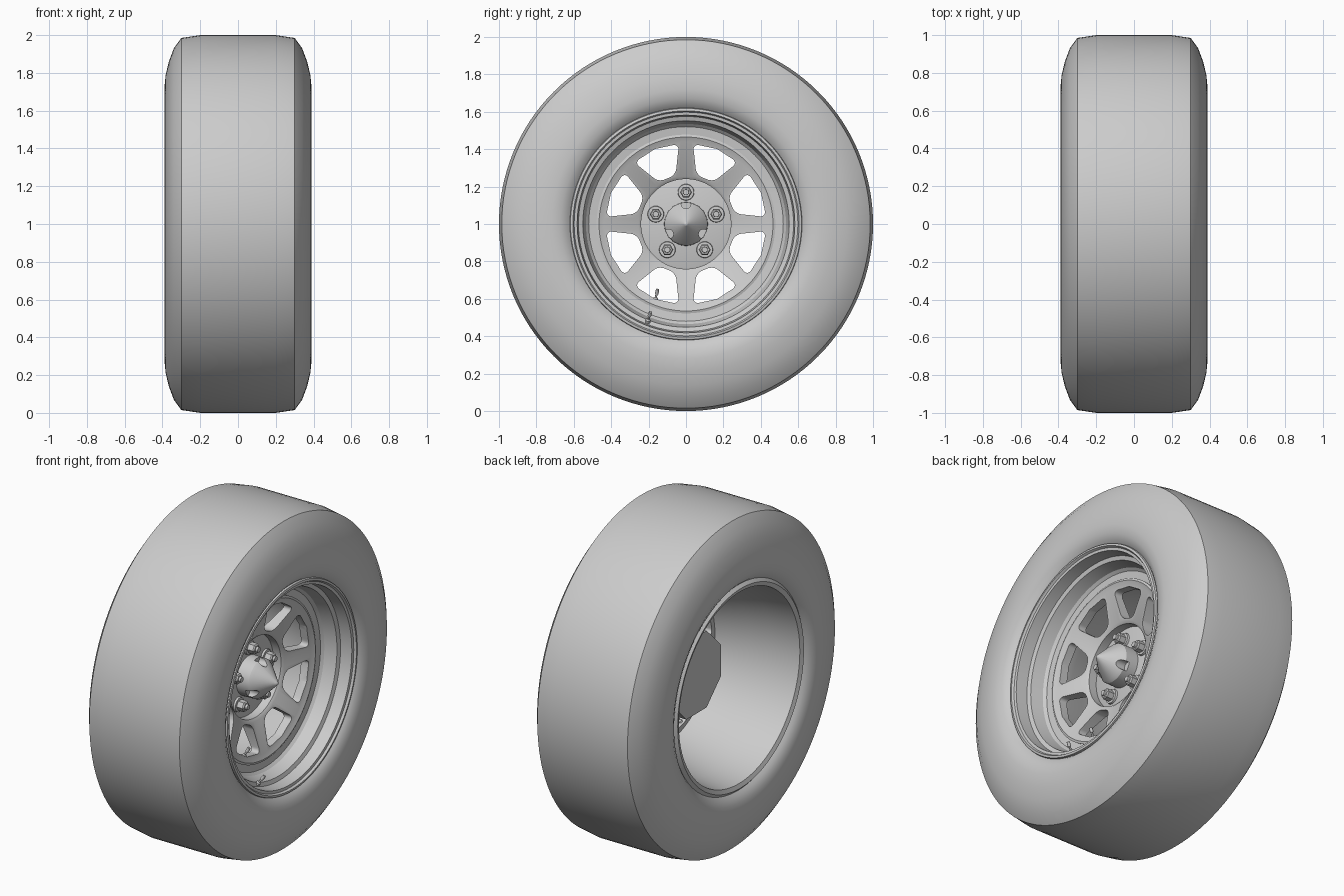
import bpy, bmesh
from math import sin, cos, pi, radians
from mathutils import Vector

if "Cube" in bpy.data.objects:
    bpy.data.objects.remove(bpy.data.objects["Cube"])

AXLE = 1.0  # wheel centre height; axle runs along x


def polar(x, r, a):
    return Vector((x, r * cos(a), AXLE + r * sin(a)))


def finish(bm, name, angle=30):
    bmesh.ops.recalc_face_normals(bm, faces=bm.faces[:])
    me = bpy.data.meshes.new(name)
    bm.to_mesh(me)
    bm.free()
    ob = bpy.data.objects.new(name, me)
    bpy.context.collection.objects.link(ob)
    smooth(ob, angle)
    return ob


def smooth(ob, angle=30):
    bpy.ops.object.select_all(action='DESELECT')
    ob.select_set(True)
    bpy.context.view_layer.objects.active = ob
    bpy.ops.object.shade_smooth_by_angle(angle=radians(angle))


def lathe(bm, profile, n, r0=0.0, a0=0.0, closed=False, phase=0.0):
    """Revolve (x, radius) points round an x-parallel axis at polar offset (r0, a0)."""
    c = Vector((0, r0 * cos(a0), r0 * sin(a0)))
    rings = []
    for x, r in profile:
        if r < 1e-6:
            rings.append([bm.verts.new(polar(x, 0, 0) + c)] * n)
        else:
            rings.append([bm.verts.new(polar(x, r, 2 * pi * i / n + phase) + c) for i in range(n)])
    pairs = list(zip(rings, rings[1:]))
    if closed:
        pairs.append((rings[-1], rings[0]))
    for a, b in pairs:
        for i in range(n):
            j = (i + 1) % n
            vs = list(dict.fromkeys((a[i], a[j], b[j], b[i])))
            if len(vs) > 2:
                bm.faces.new(vs)


def turned(name, profile, n=96, angle=30, **kw):
    bm = bmesh.new()
    lathe(bm, profile, n, **kw)
    return finish(bm, name, angle)


def cut(ob, cutter):
    mod = ob.modifiers.new("cut", 'BOOLEAN')
    mod.operation, mod.solver, mod.object = 'DIFFERENCE', 'EXACT', cutter
    bpy.context.view_layer.objects.active = ob
    bpy.ops.object.modifier_apply(modifier=mod.name)
    bpy.data.objects.remove(cutter)
    smooth(ob)


# Tyre: half profile from tread to bead, mirrored across x
half = [(0.20, 1.0), (0.30, 0.985), (0.34, 0.93), (0.366, 0.86), (0.383, 0.79),
        (0.39, 0.72), (0.383, 0.67), (0.365, 0.635), (0.345, 0.615)]
turned("tyre", [(-x, r) for x, r in reversed(half)] + half, 128, 25)

# Rim: front lip, stepped dish, then the rear barrel and back lip
turned("rim", [(0.345, 0.622), (0.362, 0.618), (0.365, 0.605), (0.352, 0.598), (0.35, 0.582),
               (0.28, 0.575), (0.272, 0.552), (0.20, 0.535), (0.185, 0.52), (0.18, 0.475),
               (0.13, 0.475), (0.05, 0.49), (-0.06, 0.52), (-0.18, 0.55), (-0.30, 0.568),
               (-0.355, 0.575), (-0.365, 0.60), (-0.345, 0.622)])

# Spoke disc with eight rounded windows
disc = turned("spoke_disc", [(0.186, 0.478), (0.19, 0.465), (0.178, 0.44), (0.13, 0.255),
                             (0.118, 0.24), (0.06, 0.24), (0.06, 0.27), (0.13, 0.44),
                             (0.14, 0.478)], closed=True)
bm = bmesh.new()
for k in range(8):
    mid = radians(22.5 + 45 * k)
    shape = [(0.268, -10.5), (0.43, -17.5), (0.434, 0), (0.43, 17.5), (0.268, 10.5)]
    lo = [bm.verts.new(polar(-0.05, r, mid + radians(a))) for r, a in shape]
    hi = [bm.verts.new(polar(0.3, r, mid + radians(a))) for r, a in shape]
    bm.faces.new(lo)
    bm.faces.new(hi)
    for i in range(5):
        j = (i + 1) % 5
        bm.faces.new((lo[i], lo[j], hi[j], hi[i]))
    corners = [bm.edges.get((lo[i], hi[i])) for i in (0, 1, 3, 4)]
    bmesh.ops.bevel(bm, geom=corners, offset=0.032, segments=5, profile=0.5, affect='EDGES')
cut(disc, finish(bm, "window_cutter"))

# Hub plate in the recess and the eight-sided block behind it
turned("hub_plate", [(0.04, 0.0), (0.04, 0.24), (0.068, 0.24), (0.07, 0.235), (0.07, 0.0)])
turned("hub_back", [(-0.07, 0.0), (-0.07, 0.25), (0.06, 0.25), (0.06, 0.0)], 8, phase=pi / 8)

# Conical centre cap with three notches in its shoulder
cap = turned("centre_cap", [(0.06, 0.0), (0.06, 0.117), (0.15, 0.115), (0.165, 0.105),
                            (0.26, 0.012), (0.27, 0.0)], 48)
bm = bmesh.new()
for k in range(3):
    lathe(bm, [(0.125, 0.0), (0.125, 0.026), (0.3, 0.026), (0.3, 0.0)], 20,
          0.108, radians(90 + 120 * k))
cut(cap, finish(bm, "notch_cutter"))

# Five lug nuts: flange, hexagon and stud
bm = bmesh.new()
for k in range(5):
    a = radians(90 + 72 * k)
    lathe(bm, [(0.065, 0.0), (0.065, 0.045), (0.082, 0.042), (0.085, 0.0)], 24, 0.17, a)
    lathe(bm, [(0.08, 0.0), (0.08, 0.032), (0.12, 0.032), (0.127, 0.026), (0.127, 0.0)], 6, 0.17, a)
    lathe(bm, [(0.12, 0.0), (0.12, 0.017), (0.14, 0.015), (0.14, 0.0)], 16, 0.17, a)
finish(bm, "lug_nuts")

# Two small valve stems, turned upright then swung towards the axle
for name, base, tip in (("outer_valve", (0.27, -0.205, 0.475), (0.31, -0.19, 0.53)),
                        ("inner_valve", (0.15, -0.165, 0.59), (0.18, -0.152, 0.65))):
    base, tip = Vector(base), Vector(tip)
    length = (tip - base).length
    bm = bmesh.new()
    lathe(bm, [(0, 0), (0, 0.014), (length * 0.2, 0.014), (length * 0.3, 0.006),
               (length * 0.6, 0.006), (length * 0.62, 0.01), (length, 0.009), (length, 0)], 12)
    rot = Vector((1, 0, 0)).rotation_difference(tip - base)
    for v in bm.verts:
        v.co = base + rot @ (v.co - Vector((0, 0, AXLE)))
    finish(bm, name)
